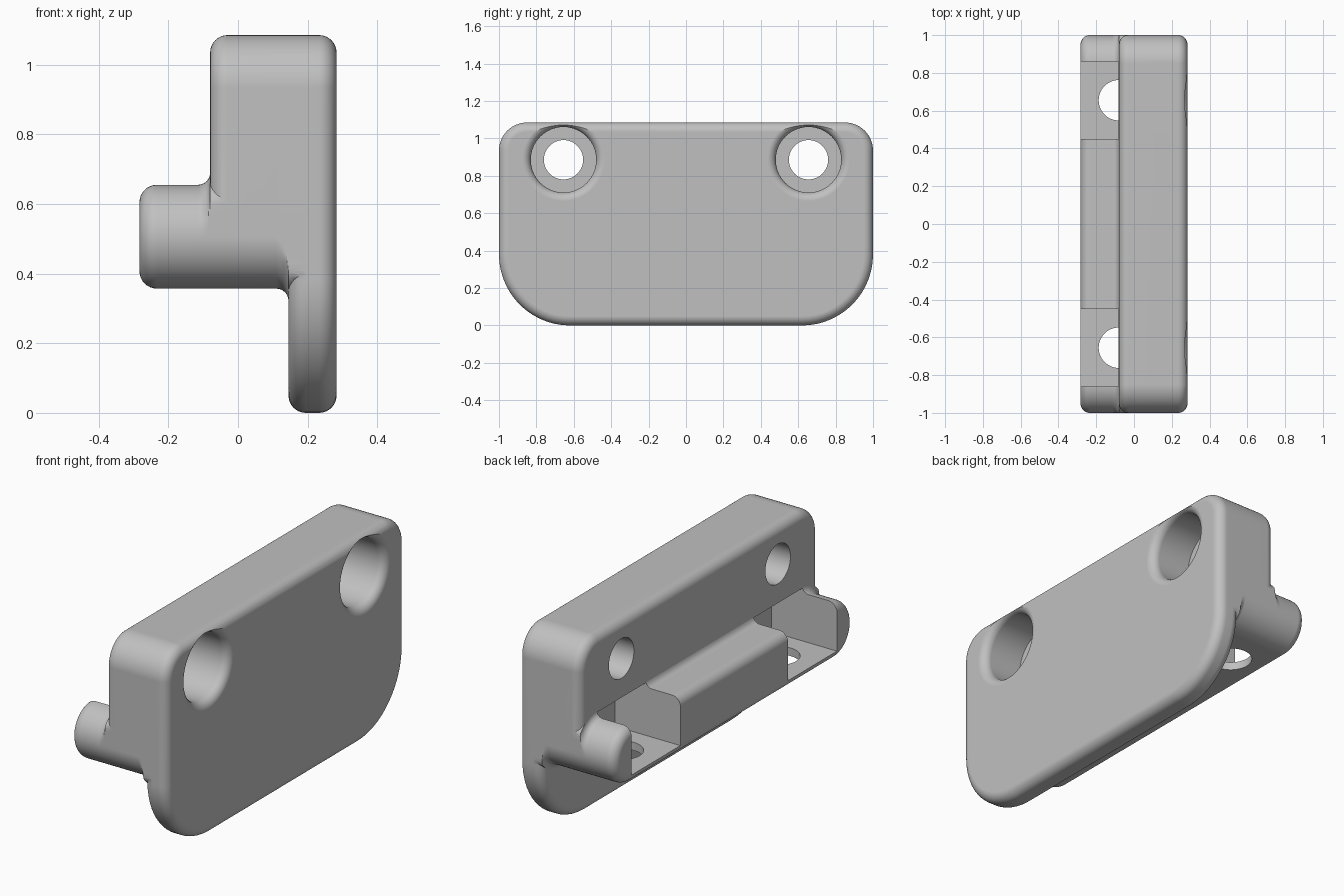
import bpy
import bmesh
from math import sin, cos, pi, radians

cube = bpy.data.objects.get("Cube")
if cube:
    bpy.data.objects.remove(cube, do_unlink=True)

SEGS = 14
FACE, BACK, TOP = 0.283, -0.08, 1.085      # main x planes and overall height
LEDGE_LOW, LEDGE_TOP = 0.357, 0.655
LEDGE_R = (LEDGE_TOP - LEDGE_LOW) / 2
SCREW_Y, SCREW_Z = 0.655, 0.886

gray = bpy.data.materials.new("plain_gray")
gray.use_nodes = True
gray.diffuse_color = (0.53, 0.53, 0.53, 1)
gray.node_tree.nodes["Principled BSDF"].inputs["Base Color"].default_value = gray.diffuse_color


def loft(name, half, low, top, r_top, r_low, steps, centre=0, flare=0):
    """Rounded outline swept along x; steps are (x, outline offset).
    Positive offsets act only above (flare=1) or below (flare=-1) the ledge middle."""
    bm = bmesh.new()
    rings = []
    for x, off in steps:
        ring = []
        for quarter in range(4):
            sy = 1 if quarter in (0, 3) else -1
            upper = quarter < 2
            r = r_top if upper else r_low
            cy = sy * (half - r)
            cz = top - r if upper else low + r
            for i in range(SEGS + 1):
                a = (quarter + i / SEGS) * pi / 2
                o = off
                if flare and off > 0 and upper != (flare > 0):
                    o = 0
                y = cy + (r + o) * cos(a)
                if flare:
                    y = max(-half, min(half, y))
                ring.append(bm.verts.new((x, centre + y, cz + (r + o) * sin(a))))
        rings.append(ring)
    n = len(rings[0])
    for a, b in zip(rings, rings[1:]):
        for i in range(n):
            j = (i + 1) % n
            bm.faces.new((a[i], a[j], b[j], b[i]))
    bm.faces.new(rings[0])
    bm.faces.new(rings[-1])
    bmesh.ops.remove_doubles(bm, verts=bm.verts, dist=1e-5)
    bmesh.ops.recalc_face_normals(bm, faces=bm.faces)
    mesh = bpy.data.meshes.new(name)
    bm.to_mesh(mesh)
    bm.free()
    mesh.materials.append(gray)
    obj = bpy.data.objects.new(name, mesh)
    bpy.context.collection.objects.link(obj)
    return obj


def round_in(x, r, n=8):
    """Convex rounding that starts at x and grows towards +x."""
    return [(x + r * (1 - cos(t)), -r * (1 - sin(t)))
            for t in (i / n * pi / 2 for i in range(n + 1))]


def round_out(x, r):
    """Convex rounding that ends at x."""
    return [(2 * x - px, off) for px, off in reversed(round_in(x, r))]


def fillet(x, r, n=6):
    """Concave flare that reaches a wall at x."""
    return [(x - r + r * sin(t), r * (1 - cos(t)))
            for t in (i / n * pi / 2 for i in range(n + 1))]


def combine(target, tool, operation):
    mod = target.modifiers.new("combine", 'BOOLEAN')
    mod.operation = operation
    mod.solver = 'EXACT'
    mod.object = tool
    bpy.context.view_layer.objects.active = target
    bpy.ops.object.modifier_apply(modifier=mod.name)
    bpy.data.objects.remove(tool, do_unlink=True)


# Face plate, thick upper block and rounded ledge
body = loft("bracket_body", 1, 0, TOP, 0.15, 0.38,
            round_in(0.145, 0.05) + round_out(FACE, 0.05))
block = loft("upper_block", 1, LEDGE_LOW, TOP, 0.15, LEDGE_R,
             round_in(BACK, 0.05) + fillet(0.145, 0.035) + [(0.21, 0.035)], flare=-1)
ledge = loft("ledge", 1, LEDGE_LOW, LEDGE_TOP, LEDGE_R, LEDGE_R,
             round_in(-FACE, 0.05) + fillet(BACK, 0.035) + [(0.02, 0.035)], flare=1)
combine(body, block, 'UNION')
combine(body, ledge, 'UNION')

for side in (-1, 1):
    # Counterbored screw hole with a rounded lip
    bore_r = 0.175
    lip = [(0.05, 0)] + [(FACE - 0.045 + 0.045 * sin(t), 0.045 * (1 - cos(t)))
                         for t in (i / 8 * pi / 2 for i in range(9))]
    bore = loft("screw_bore", bore_r, SCREW_Z - bore_r, SCREW_Z + bore_r, bore_r, bore_r,
                [(-0.3, -0.07), (0.05, -0.07)] + lip + [(0.35, 0.045)],
                centre=side * SCREW_Y)
    combine(body, bore, 'DIFFERENCE')

    # Pocket in the ledge
    bpy.ops.mesh.primitive_cube_add(size=1, location=(-0.15, side * SCREW_Y, 0.54))
    pocket = bpy.context.object
    pocket.name = "pocket_cutter"
    pocket.scale = (0.5, 0.41, 0.28)
    combine(body, pocket, 'DIFFERENCE')

    # Vertical hole through the pocket floor
    bpy.ops.mesh.primitive_cylinder_add(vertices=48, radius=0.107, depth=0.3,
                                        location=(BACK, side * SCREW_Y, 0.4))
    combine(body, bpy.context.object, 'DIFFERENCE')

# Single material and smooth shading with crisp edges
body.data.materials.clear()
body.data.materials.append(gray)
for poly in body.data.polygons:
    poly.material_index = 0
bpy.ops.object.select_all(action='DESELECT')
body.select_set(True)
bpy.context.view_layer.objects.active = body
bpy.ops.object.shade_smooth_by_angle(angle=radians(30))
weighted = body.modifiers.new("even_normals", 'WEIGHTED_NORMAL')
weighted.keep_sharp = True
